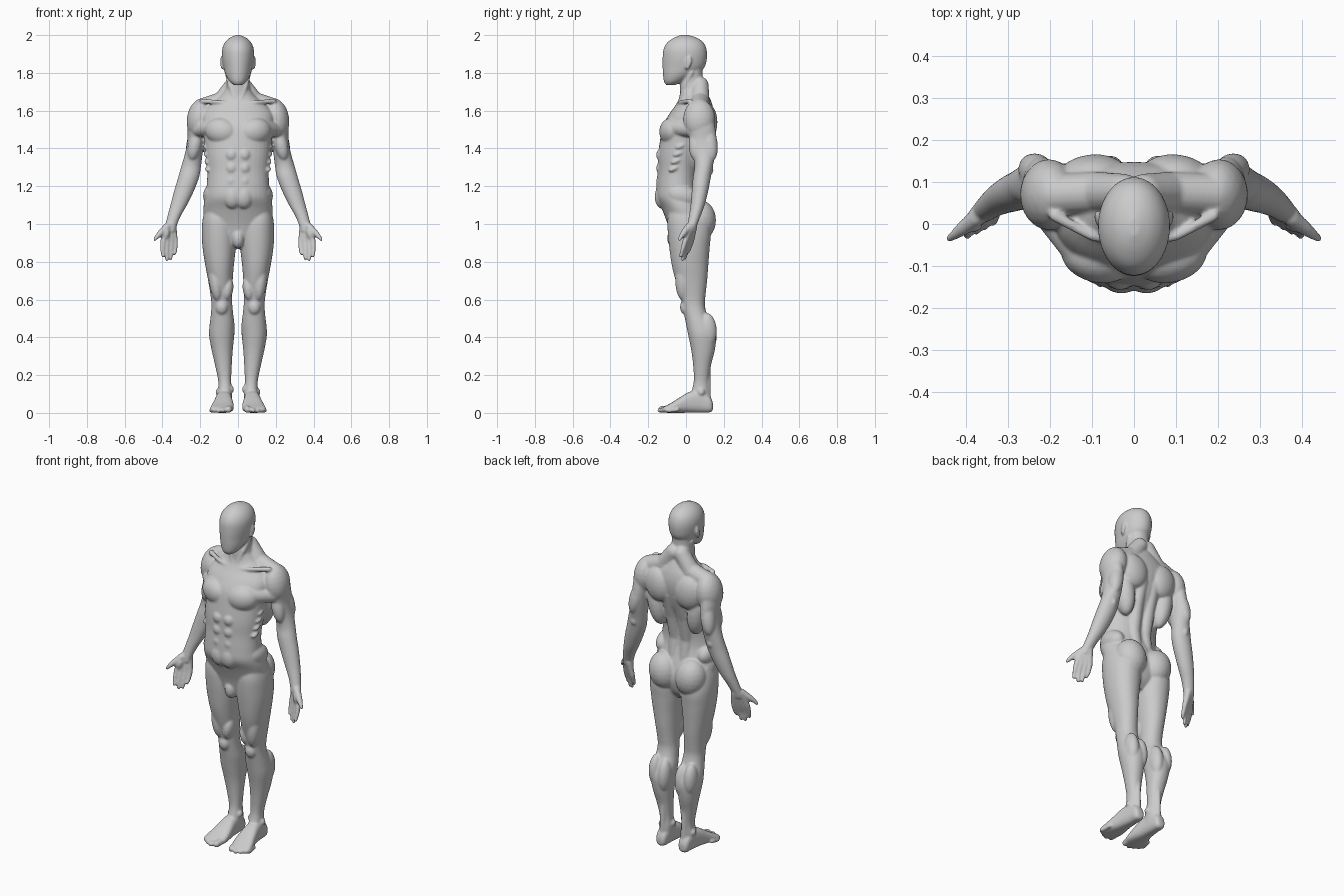
import bpy, bmesh, math
from mathutils import Matrix, Vector, Euler

bm = bmesh.new()


def spline(rows, k=5):
    """Catmull-Rom interpolation of rows of numbers."""
    out = []
    for i in range(len(rows) - 1):
        a, b = rows[max(i - 1, 0)], rows[i]
        c, d = rows[i + 1], rows[min(i + 2, len(rows) - 1)]
        for j in range(k):
            t = j / k
            out.append([0.5 * (2 * q + (r - p) * t + (2 * p - 5 * q + 4 * r - s) * t * t
                        + (3 * q - p - 3 * r + s) * t ** 3) for p, q, r, s in zip(a, b, c, d)])
    return out + [list(rows[-1])]


def loft(rows, along='z', power=2.0, n=36):
    """Skin rows of (station, x0, x1, v0, v1) as superellipses."""
    rings = []
    for h, x0, x1, v0, v1 in spline(rows):
        ring = []
        for i in range(n):
            a = 2 * math.pi * i / n
            c, s = math.cos(a), math.sin(a)
            x = (x0 + x1) / 2 + (x1 - x0) / 2 * math.copysign(abs(c) ** (2 / power), c)
            v = (v0 + v1) / 2 + (v1 - v0) / 2 * math.copysign(abs(s) ** (2 / power), s)
            ring.append(bm.verts.new((x, v, h) if along == 'z' else (x, h, v)))
        rings.append(ring)
    for a, b in zip(rings, rings[1:]):
        for i in range(n):
            j = (i + 1) % n
            bm.faces.new((a[i], a[j], b[j], b[i]))
    bm.faces.new(rings[0][::-1])
    bm.faces.new(rings[-1])


def central(rows, power=2.0):
    loft([(z, -hx, hx, f, b) for z, hx, f, b in rows], power=power)


def blob(loc, size, rot=(0, 0, 0)):
    """Ellipsoid muscle mass."""
    m = Matrix.LocRotScale(Vector(loc), Euler([math.radians(r) for r in rot]), Vector(size))
    bmesh.ops.create_icosphere(bm, subdivisions=3, radius=1, matrix=m)


def limb(points, radii):
    """Chain of tapered capsules."""
    pts = [Vector(p) for p in points]
    for p, r in zip(pts, radii):
        blob(p, (r, r, r))
    for p, q, r, s in zip(pts, pts[1:], radii, radii[1:]):
        d = q - p
        m = Matrix.Translation((p + q) / 2) @ d.to_track_quat('Z', 'Y').to_matrix().to_4x4()
        bmesh.ops.create_cone(bm, cap_ends=True, segments=16, radius1=r, radius2=s,
                              depth=d.length, matrix=m)


# head: smooth faceless egg with narrow chin
central([(1.735, .022, -.105, -.06), (1.755, .046, -.117, -.01), (1.79, .066, -.122, .05),
         (1.83, .077, -.124, .098), (1.88, .085, -.124, .111), (1.925, .084, -.119, .109),
         (1.96, .07, -.1, .093), (1.985, .045, -.066, .06), (2.0, .012, -.03, .015)])
# ears
blob((.085, .012, 1.855), (.009, .019, .034), (-12, 0, -15))
blob((.083, .004, 1.832), (.009, .011, .014))
# neck and its front cords
central([(1.62, .085, -.035, .13), (1.68, .07, -.033, .118), (1.74, .061, -.03, .094),
         (1.79, .058, -.02, .088), (1.84, .055, 0, .09)])
limb([(.058, .03, 1.8), (.04, -.008, 1.73), (.014, -.032, 1.655)], [.012, .014, .009])

# torso
central([(.87, .04, -.04, .06), (.92, .12, -.075, .1), (1.0, .172, -.098, .118),
         (1.08, .183, -.128, .1), (1.14, .175, -.157, .08), (1.2, .166, -.157, .066),
         (1.28, .163, -.15, .068), (1.36, .17, -.148, .09), (1.44, .178, -.138, .122),
         (1.52, .188, -.122, .143), (1.58, .19, -.09, .148), (1.63, .155, -.055, .14),
         (1.67, .1, -.035, .125), (1.71, .066, -.03, .105)], 2.15)
# trapezius and collar bone
limb([(.025, .075, 1.735), (.085, .075, 1.65), (.19, .07, 1.615)], [.045, .05, .05])
limb([(.02, -.04, 1.63), (.1, -.03, 1.645), (.19, .02, 1.65)], [.012, .011, .014])
# chest, breastbone side shared by the mirror
blob((.088, -.08, 1.49), (.088, .06, .072), (0, -12, 14))
limb([(.12, -.07, 1.51), (.205, .03, 1.5)], [.045, .04])
# shoulder cap
blob((.203, .07, 1.555), (.068, .085, .108), (0, -8, 0))
# shoulder blade, side back and spine muscles
blob((.1, .113, 1.54), (.085, .053, .1), (0, 10, -6))
blob((.13, .07, 1.42), (.056, .065, .14), (0, 8, 0))
limb([(.035, .06, 1.08), (.037, .038, 1.22), (.04, .065, 1.36), (.04, .105, 1.5)],
     [.035, .038, .038, .04])
# abdominals, lower belly, ribs and flank
for z in (1.365, 1.295, 1.225):
    blob((.034, -.128, z), (.034, .03, .036))
blob((.03, -.125, 1.145), (.05, .041, .065))
for i in range(4):
    blob((.145 + .003 * i, -.055 + .012 * i, 1.3 + .04 * i), (.026, .045, .017), (25, 0, 30))
blob((.135, -.02, 1.15), (.05, .085, .06), (-15, 0, 0))
# buttock and pubic mound
blob((.086, .073, 1.02), (.088, .086, .108), (0, 8, 0))
blob((0, -.06, .925), (.035, .04, .055))

# leg
loft([(1.08, .05, .175, -.085, .08), (1.02, .02, .188, -.098, .11), (.95, .009, .192, -.096, .13),
      (.87, .012, .187, -.088, .125), (.78, .022, .173, -.075, .118), (.7, .028, .158, -.055, .112),
      (.62, .031, .145, -.03, .103), (.57, .03, .141, -.02, .1), (.52, .025, .144, -.01, .112),
      (.47, .019, .15, 0, .138), (.41, .02, .153, .012, .16), (.33, .028, .139, .028, .152),
      (.25, .033, .121, .038, .132), (.17, .036, .105, .041, .12), (.11, .032, .105, .028, .124),
      (.05, .034, .104, .01, .126)], power=2.15)
# thigh muscles, kneecap, calf heads, ankle bones
blob((.055, -.005, .655), (.03, .04, .065), (0, -8, 0))
blob((.118, -.012, .7), (.036, .045, .11), (0, 6, 0))
blob((.086, -.002, .56), (.034, .03, .042))
blob((.056, .115, .42), (.037, .048, .095), (4, 0, 0))
blob((.114, .115, .44), (.037, .048, .09), (4, 0, 0))
blob((.036, .07, .125), (.015, .02, .02))
blob((.104, .08, .11), (.015, .02, .02))
limb([(.07, .115, .24), (.07, .116, .08)], [.016, .016])

# foot
loft([(.143, .055, .09, .015, .05), (.128, .042, .104, .003, .085), (.08, .036, .11, .001, .12),
      (.02, .031, .12, .001, .112), (-.03, .024, .132, 0, .084), (-.075, .022, .145, 0, .055),
      (-.11, .03, .148, .001, .036), (-.125, .04, .13, .005, .028)], along='y', power=2.6)
# toes
for x, tip, r in ((.05, -.148, .018), (.08, -.152, .0135), (.104, -.14, .0125),
                  (.125, -.123, .0115), (.142, -.105, .011)):
    limb([(x - .006, tip + .06, r + .006), (x, tip + r, r)], [r, r])

# arm
loft([(1.6, .16, .25, .02, .135), (1.52, .172, .266, .01, .153), (1.45, .18, .267, .02, .162),
      (1.38, .187, .279, .036, .158), (1.31, .195, .299, .046, .143), (1.25, .205, .316, .037, .132),
      (1.18, .231, .337, .031, .119), (1.1, .27, .358, .024, .099), (1.04, .304, .374, .015, .077),
      (.99, .324, .386, .006, .058), (.96, .33, .388, .004, .048)])
# upper arm muscles and elbow
blob((.228, .05, 1.42), (.036, .036, .085), (0, -12, 0))
blob((.232, .125, 1.43), (.04, .042, .1), (8, -12, 0))
blob((.25, .125, 1.285), (.02, .02, .028))

# palm and fingers, outermost finger first
for i, tip in enumerate((.822, .803, .808, .835)):
    t = i / 3
    limb([(.375 - .03 * t, .022 + .018 * t, .985), (.398 - .066 * t, -.006 + .034 * t, .905),
          (.4 - .068 * t, -.019 + .033 * t, .862), (.397 - .062 * t, -.028 + .032 * t, tip + .009)],
         [.02, .0145, .0115, .0095])
# thumb and its pad
limb([(.375, .015, .985), (.41, -.012, .952), (.428, -.026, .934), (.44, -.034, .918)],
     [.021, .017, .0125, .0095])
blob((.385, -.002, .945), (.022, .018, .035), (0, -20, 0))

# fuse both halves into one smooth body
bmesh.ops.recalc_face_normals(bm, faces=bm.faces)
mesh = bpy.data.meshes.new("body")
bm.to_mesh(mesh)
bm.free()
body = bpy.data.objects.new("body", mesh)
bpy.context.collection.objects.link(body)
mirror = body.modifiers.new("mirror", 'MIRROR')
mirror.use_mirror_merge = False
remesh = body.modifiers.new("fuse", 'REMESH')
remesh.mode = 'VOXEL'
remesh.voxel_size = .005
remesh.use_smooth_shade = True
smooth = body.modifiers.new("soften", 'SMOOTH')
smooth.factor = .5
smooth.iterations = 12
